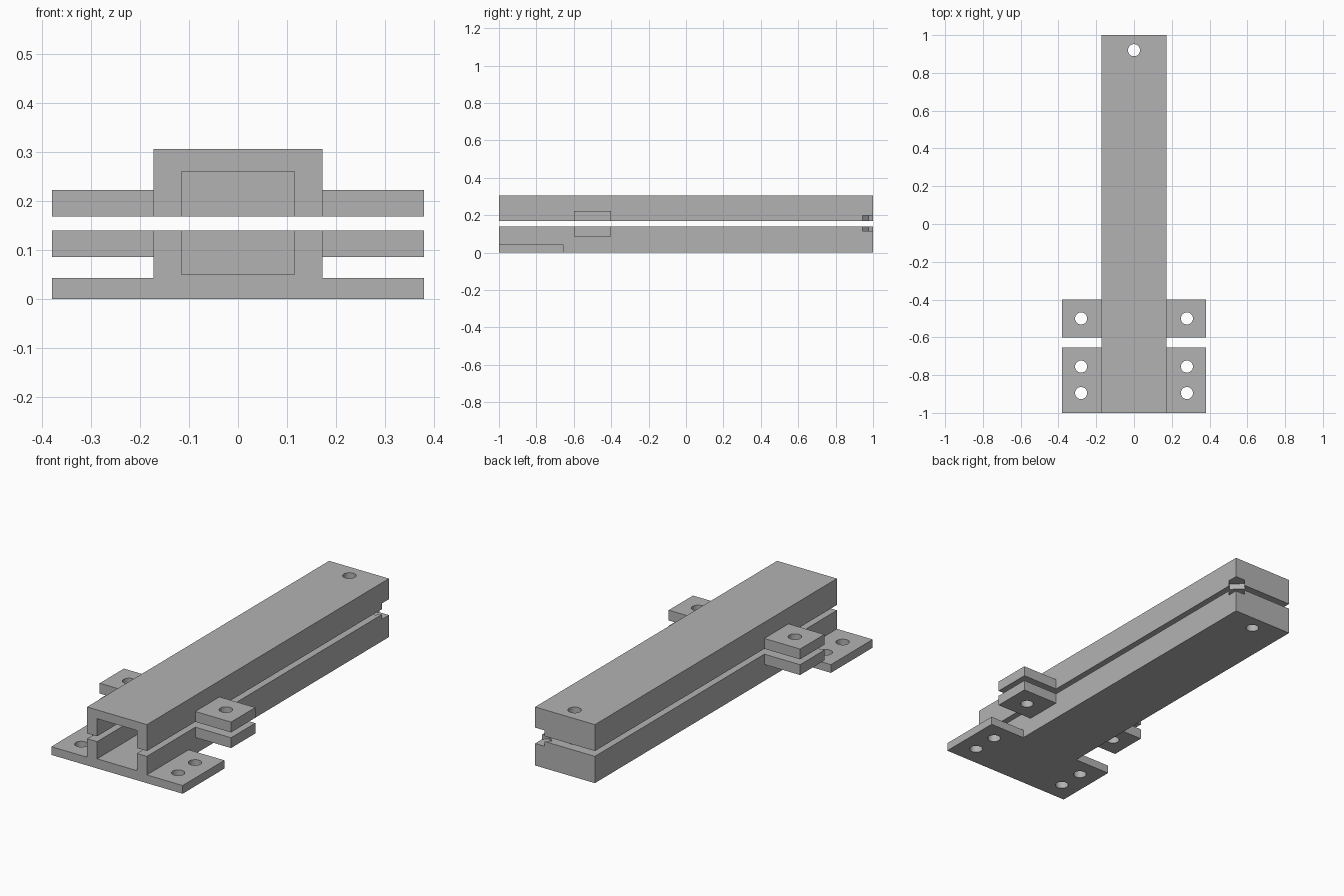
import bpy
import math

cube = bpy.data.objects.get("Cube")
if cube:
    bpy.data.objects.remove(cube, do_unlink=True)

grey = bpy.data.materials.new("matte grey")
grey.use_nodes = True
colour = (0.45, 0.45, 0.45, 1)
grey.diffuse_color = colour
grey.node_tree.nodes["Principled BSDF"].inputs["Base Color"].default_value = colour


def box(name, x0, x1, y0, y1, z0, z1):
    bpy.ops.mesh.primitive_cube_add(
        size=1, location=((x0 + x1) / 2, (y0 + y1) / 2, (z0 + z1) / 2))
    ob = bpy.context.object
    ob.name = name
    ob.scale = (x1 - x0, y1 - y0, z1 - z0)
    bpy.ops.object.transform_apply(location=False, rotation=False, scale=True)
    ob.data.materials.append(grey)
    return ob


def drill(x, y):
    bpy.ops.mesh.primitive_cylinder_add(
        vertices=40, radius=HOLE, depth=1, location=(x, y, 0))
    ob = bpy.context.object
    ob.data.materials.append(grey)
    return ob


def combine(target, other, operation):
    mod = target.modifiers.new("combine", "BOOLEAN")
    mod.operation = operation
    mod.solver = "EXACT"
    mod.object = other
    other.hide_render = True
    bpy.context.view_layer.objects.active = target
    bpy.ops.object.modifier_apply(modifier=mod.name)
    bpy.data.objects.remove(other, do_unlink=True)


W = 0.173        # half width of the beam
FLANGE = 0.38    # half width over the flanges
CAVITY = 0.115   # half width of the channel
CAVITY_END = 0.84
HOLE = 0.032
BOLT_X = 0.28


def channel_half(name, z0, z1, ear, cavity, foot):
    body = box(name, -W, W, -1, 1, z0, z1)
    # clamping ears, one bar crossing the beam
    combine(body, box("ears", -FLANGE, FLANGE, -0.6, -0.4, *ear), "UNION")
    bolts = [(s * BOLT_X, -0.5) for s in (-1, 1)] + [(0, 0.92)]
    # mounting foot at the open end
    if foot:
        combine(body, box("foot", -FLANGE, FLANGE, -1, -0.655, 0, foot), "UNION")
        bolts += [(s * BOLT_X, y) for s in (-1, 1) for y in (-0.755, -0.895)]
    # channel, open at the front and closed at the back
    combine(body, box("cavity", -CAVITY, CAVITY, -1.2, CAVITY_END, *cavity), "DIFFERENCE")
    for x, y in bolts:
        combine(body, drill(x, y), "DIFFERENCE")
    # diagonal pry slot at one back corner
    slot = box("slot", -0.074, 0.074, -0.039, 0.039, -0.0415, 0.0415)
    slot.location = (W, 1, 0.1565)
    slot.rotation_euler.z = math.radians(45)
    bpy.context.view_layer.update()
    combine(body, slot, "DIFFERENCE")
    return body


channel_half("lower_channel", 0, 0.14, (0.086, 0.14), (0.05, 0.25), 0.043)
channel_half("upper_channel", 0.168, 0.306, (0.168, 0.222), (0.06, 0.26), 0)
